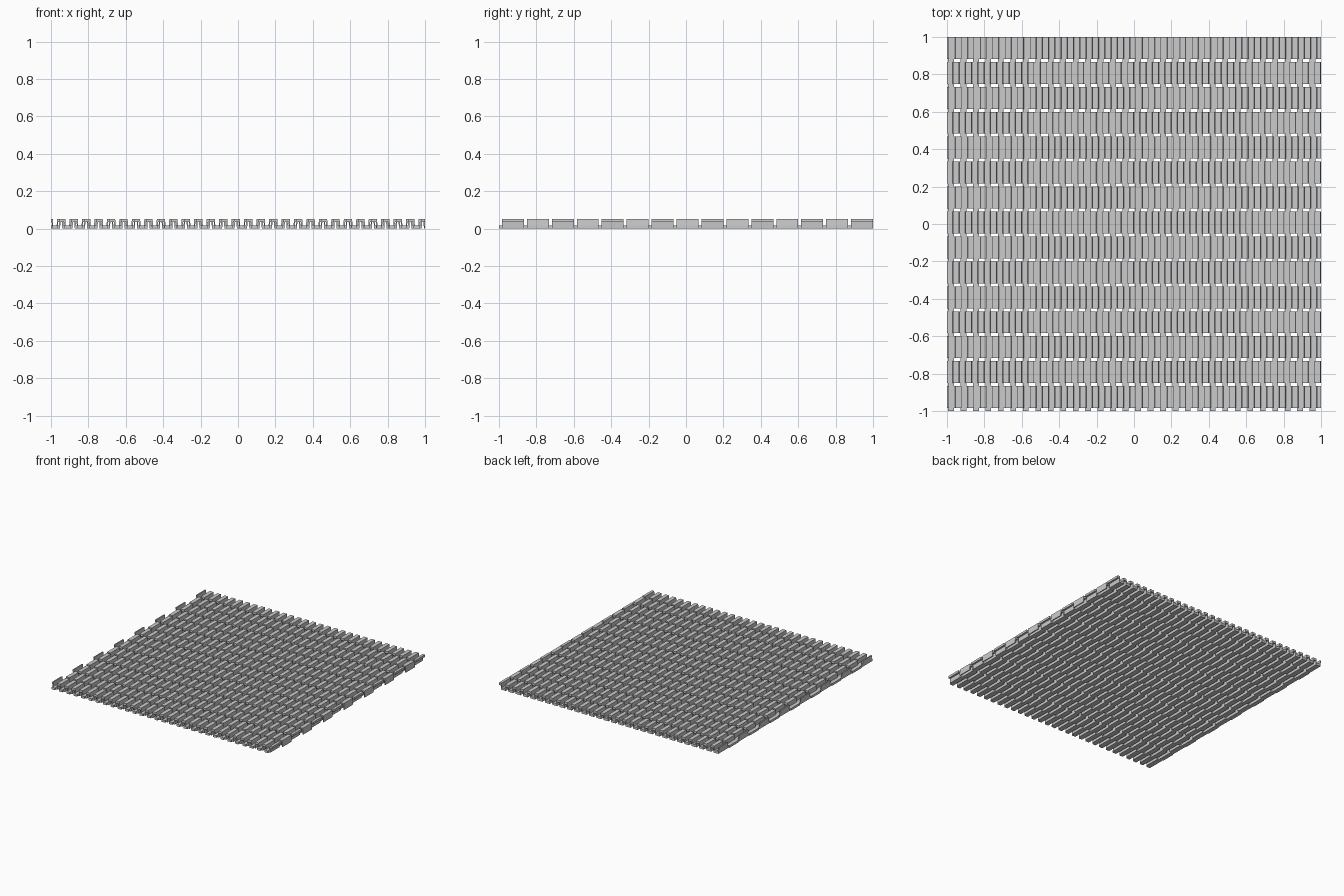
import bpy
import bmesh
from mathutils import Vector

cube = bpy.data.objects.get("Cube")
if cube:
    bpy.data.objects.remove(cube, do_unlink=True)

ROWS, FOLDS = 15, 30
ROW_LEN = 2 / ROWS
PITCH = 2 / FOLDS
HEIGHT = 0.053
SHEET = 0.018      # thickness of the flats
WALL = 0.006       # thickness of the fold walls
HAT = 0.036        # width of a raised fold
SLANT = 0.002
SHIFT = 0.012      # sideways step between neighbouring rows
SLOT = 0.016       # open slot in front of each raised fold


def fold_section():
    """Upper and lower outlines of the folded strip, as matched points."""
    upper, lower = [], []
    for i in range(-1, FOLDS + 2):
        b = -1 + i * PITCH
        a = b - HAT
        upper += [(a, SHEET), (a + SLANT, HEIGHT), (b - SLANT, HEIGHT), (b, SHEET)]
        p, q = a + WALL, b - WALL
        lower += [(p, 0), (p + SLANT, HEIGHT - SHEET), (q - SLANT, HEIGHT - SHEET), (q, 0)]
    return upper, lower


def add_box(bm, x0, x1, y0, y1, z0, z1):
    verts = bmesh.ops.create_cube(bm, size=1)["verts"]
    for v in verts:
        v.co = Vector(((x0 + x1) / 2 + v.co.x * (x1 - x0),
                       (y0 + y1) / 2 + v.co.y * (y1 - y0),
                       (z0 + z1) / 2 + v.co.z * (z1 - z0)))


def row_mesh(name, shift):
    bm = bmesh.new()
    # folded strip extruded along the row depth
    upper, lower = fold_section()
    top = [bm.verts.new((x + shift, SLOT, z)) for x, z in upper]
    low = [bm.verts.new((x + shift, SLOT, z)) for x, z in lower]
    for i in range(len(top) - 1):
        bm.faces.new((low[i], low[i + 1], top[i + 1], top[i]))
    result = bmesh.ops.extrude_face_region(bm, geom=bm.faces[:], use_keep_orig=True)
    moved = [g for g in result["geom"] if isinstance(g, bmesh.types.BMVert)]
    bmesh.ops.translate(bm, verts=moved, vec=(0, ROW_LEN - SLOT, 0))

    # trim both ends square
    for side in (-1, 1):
        bmesh.ops.bisect_plane(bm, geom=bm.verts[:] + bm.edges[:] + bm.faces[:],
                               dist=1e-6, plane_co=(side, 0, 0),
                               plane_no=(side, 0, 0), clear_outer=True)
        rim = [e for e in bm.edges if e.is_boundary
               and all(abs(v.co.x - side) < 1e-4 for v in e.verts)]
        bmesh.ops.holes_fill(bm, edges=rim, sides=0)

    # floor tabs joining the row to the one in front
    for i in range(FOLDS):
        x = -1 + i * PITCH
        add_box(bm, x + SHIFT - WALL, x + PITCH - HAT + WALL, 0, SLOT, 0, SHEET)

    bmesh.ops.recalc_face_normals(bm, faces=bm.faces[:])
    mesh = bpy.data.meshes.new(name)
    bm.to_mesh(mesh)
    bm.free()
    return mesh


# alternating rows share two meshes
meshes = [row_mesh("folded_row_shifted", SHIFT), row_mesh("folded_row_plain", 0)]
for k in range(ROWS):
    row = bpy.data.objects.new(f"folded_row_{k + 1}", meshes[k % 2])
    row.location.y = -1 + k * ROW_LEN
    bpy.context.collection.objects.link(row)
